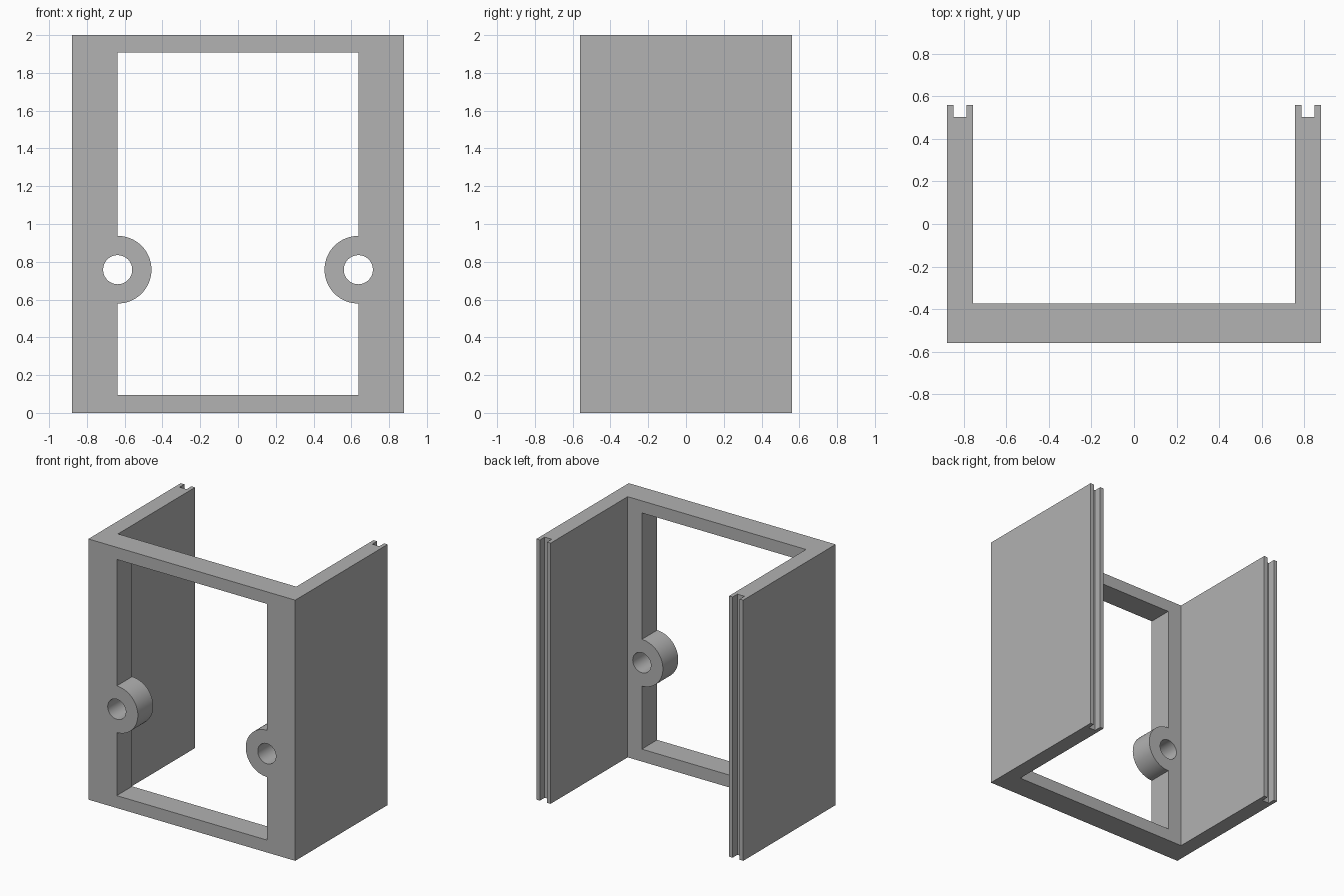
import bpy, bmesh, math
from mathutils import Matrix

cube = bpy.data.objects.get("Cube")
if cube:
    bpy.data.objects.remove(cube, do_unlink=True)

W, D, H = 0.878, 0.56, 2.0        # half width, half depth, height
INNER = 0.757                     # inside face of the side walls
PLATE_BACK = -0.374               # rear of the front plate
OPEN_X, OPEN_Z0, OPEN_Z1 = 0.637, 0.095, 1.907
BOSS_Z, BOSS_R, HOLE_R = 0.758, 0.179, 0.077
PLATE_Y = (PLATE_BACK - D) / 2

grey = bpy.data.materials.new("plain grey")
grey.use_nodes = True
colour = (0.445, 0.445, 0.445, 1)
grey.diffuse_color = colour
grey.node_tree.nodes["Principled BSDF"].inputs["Base Color"].default_value = colour


def to_object(name, bm):
    bmesh.ops.recalc_face_normals(bm, faces=bm.faces)
    mesh = bpy.data.meshes.new(name)
    bm.to_mesh(mesh)
    bm.free()
    mesh.materials.append(grey)
    obj = bpy.data.objects.new(name, mesh)
    bpy.context.collection.objects.link(obj)
    return obj


def cylinder(name, x, radius, depth):
    bm = bmesh.new()
    place = Matrix.Translation((x, PLATE_Y, BOSS_Z)) @ Matrix.Rotation(math.pi / 2, 4, "X")
    bmesh.ops.create_cone(bm, cap_ends=True, segments=64, radius1=radius,
                          radius2=radius, depth=depth, matrix=place)
    return to_object(name, bm)


def cut(target, cutter):
    mod = target.modifiers.new("cut", "BOOLEAN")
    mod.operation = "DIFFERENCE"
    mod.solver = "EXACT"
    mod.object = cutter
    bpy.context.view_layer.objects.active = target
    bpy.ops.object.modifier_apply(modifier=mod.name)
    bpy.data.objects.remove(cutter, do_unlink=True)


# Channel: half of the plan outline with the grooved wall end, then mirrored
half = [(W, -D), (W, D), (0.848, D), (0.848, 0.502), (0.788, 0.502),
        (0.788, D), (INNER, D), (INNER, PLATE_BACK)]
outline = half + [(-x, y) for x, y in reversed(half)]
bm = bmesh.new()
base = bm.faces.new([bm.verts.new((x, y, 0)) for x, y in outline])
wall = bmesh.ops.extrude_face_region(bm, geom=[base])
bmesh.ops.translate(bm, vec=(0, 0, H),
                    verts=[v for v in wall["geom"] if isinstance(v, bmesh.types.BMVert)])
housing = to_object("housing_frame", bm)

# Front opening, leaving a round screw boss on each side
bm = bmesh.new()
bmesh.ops.create_cube(bm, size=1, matrix=Matrix.Translation((0, PLATE_Y, (OPEN_Z0 + OPEN_Z1) / 2))
                      @ Matrix.Diagonal((2 * OPEN_X, 0.3, OPEN_Z1 - OPEN_Z0, 1)))
opening = to_object("opening_cutter", bm)
for side in (-1, 1):
    cut(opening, cylinder("boss_cutter", side * OPEN_X, BOSS_R, 0.5))
cut(housing, opening)

# Screw holes through the bosses
for side in (-1, 1):
    cut(housing, cylinder("hole_cutter", side * OPEN_X, HOLE_R, 0.3))

# Smooth the round surfaces, keep edges sharp
bpy.ops.object.select_all(action="DESELECT")
housing.select_set(True)
bpy.context.view_layer.objects.active = housing
bpy.ops.object.shade_smooth_by_angle(angle=math.radians(30))
